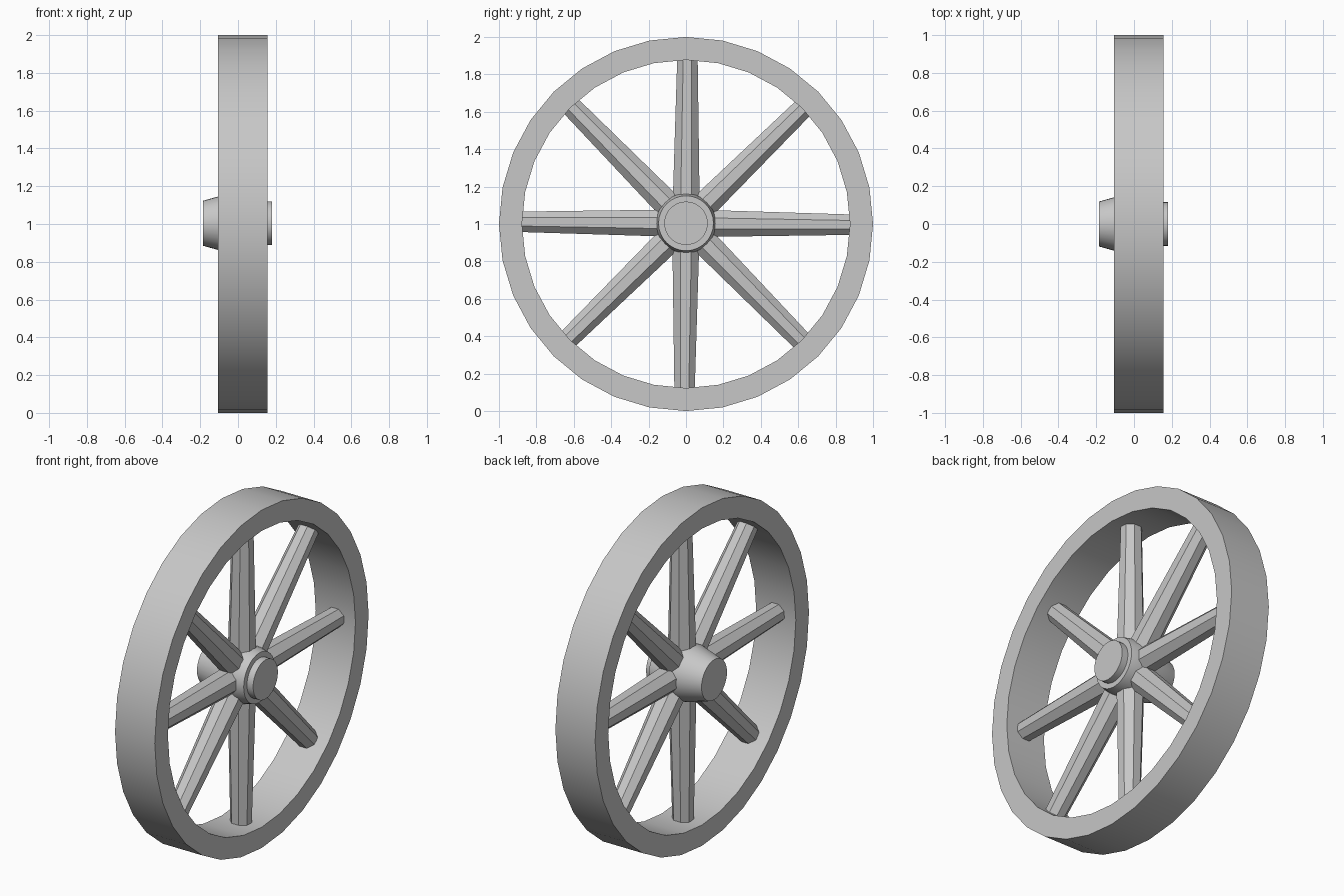
import bpy, bmesh, math
from mathutils import Matrix

cube = bpy.data.objects.get("Cube")
if cube:
    bpy.data.objects.remove(cube, do_unlink=True)

GREY = (0.57, 0.57, 0.57, 1)
mat = bpy.data.materials.new("plain grey")
mat.use_nodes = True
mat.diffuse_color = GREY
mat.node_tree.nodes["Principled BSDF"].inputs["Base Color"].default_value = GREY


def finish(name, bm, smooth=True):
    bmesh.ops.recalc_face_normals(bm, faces=bm.faces)
    mesh = bpy.data.meshes.new(name)
    bm.to_mesh(mesh)
    bm.free()
    mesh.materials.append(mat)
    obj = bpy.data.objects.new(name, mesh)
    bpy.context.collection.objects.link(obj)
    if smooth:
        bpy.ops.object.select_all(action="DESELECT")
        obj.select_set(True)
        bpy.context.view_layer.objects.active = obj
        bpy.ops.object.shade_smooth_by_angle(angle=math.radians(30))
    return obj


def lathe(name, profile, sides, z, closed):
    """Turn an (x, radius) profile around the axle; cap the ends unless closed."""
    bm = bmesh.new()
    rings = []
    for x, r in profile:
        angles = [2 * math.pi * i / sides for i in range(sides)]
        rings.append([bm.verts.new((x, r * math.sin(a), z + r * math.cos(a))) for a in angles])
    pairs = list(zip(rings, rings[1:]))
    if closed:
        pairs.append((rings[-1], rings[0]))
    else:
        bm.faces.new(rings[0])
        bm.faces.new(rings[-1])
    for a, b in pairs:
        for i in range(sides):
            j = (i + 1) % sides
            bm.faces.new((a[i], a[j], b[j], b[i]))
    return finish(name, bm)


# Wide flat rim
lathe("rim", [(-0.105, 1), (0.155, 1), (0.155, 0.877), (-0.105, 0.877)], 32, 1, True)

# Tapered hub with a stepped cap on one end
HUB_Z = 1.004
lathe("hub", [(-0.185, 0.119), (-0.04, 0.16), (0.08, 0.16), (0.14, 0.147),
              (0.14, 0.116), (0.18, 0.116)], 32, HUB_Z, False)

# Eight tapered octagonal spokes, turned slightly off the vertical
INNER, OUTER = 0.06, 0.888
for n in range(8):
    bm = bmesh.new()
    place = (Matrix.Translation((0.025, 0, HUB_Z))
             @ Matrix.Rotation(n * math.pi / 4 - math.radians(0.5), 4, "X")
             @ Matrix.Translation((0, 0, (INNER + OUTER) / 2))
             @ Matrix.Rotation(math.pi / 8, 4, "Z"))
    bmesh.ops.create_cone(bm, cap_ends=True, segments=8, radius1=0.079, radius2=0.059,
                          depth=OUTER - INNER, matrix=place)
    finish(f"spoke_{n + 1}", bm, smooth=False)
